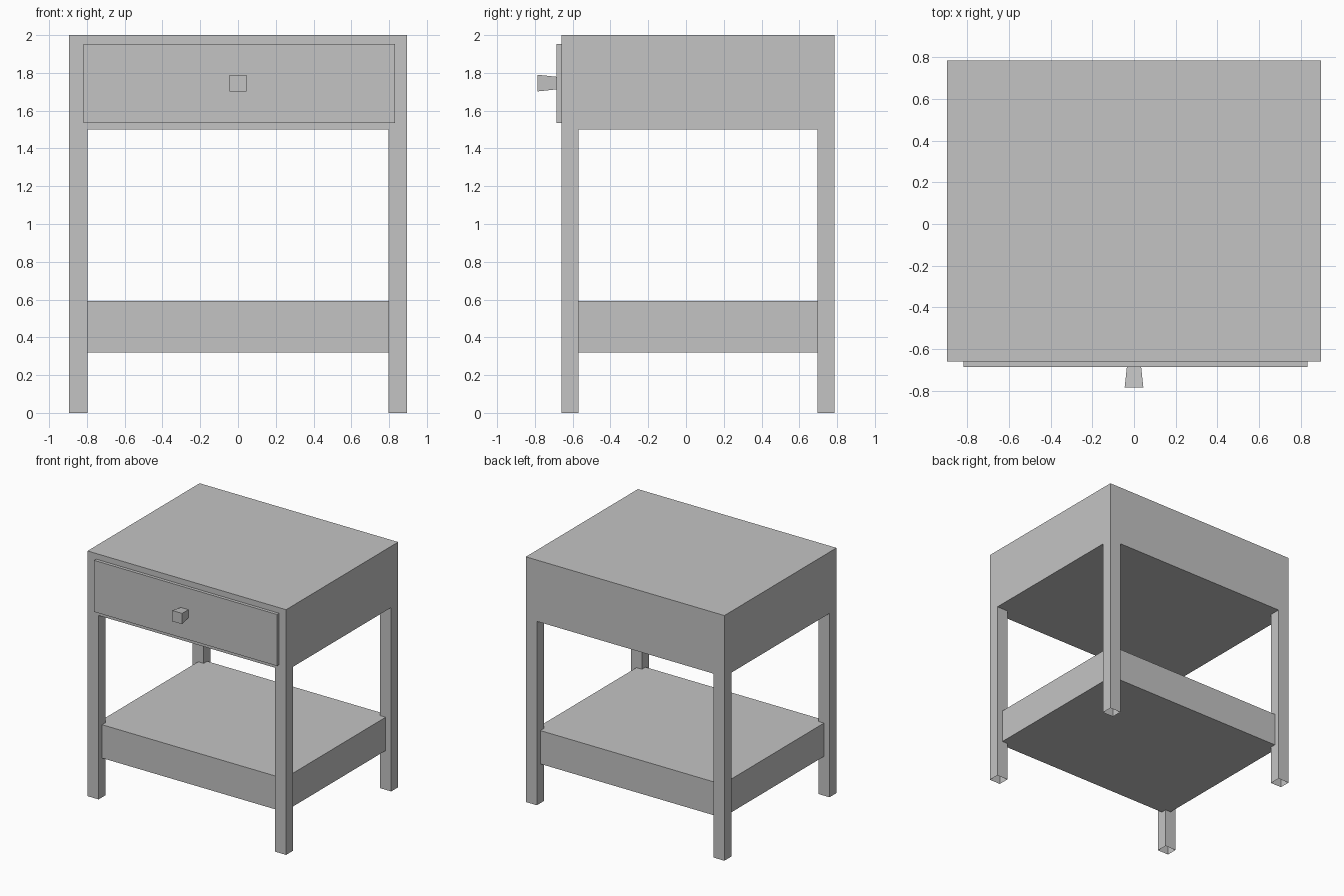
import bpy
import bmesh
from mathutils import Matrix, Vector

cube = bpy.data.objects.get("Cube")
if cube:
    bpy.data.objects.remove(cube, do_unlink=True)

# Single painted finish
COLOUR = (0.55, 0.55, 0.55, 1)
paint = bpy.data.materials.new("light_grey_paint")
paint.use_nodes = True
paint.diffuse_color = COLOUR
shader = next(n for n in paint.node_tree.nodes if n.type == "BSDF_PRINCIPLED")
shader.inputs["Base Color"].default_value = COLOUR

# Main dimensions
HALF_W = 0.896
FRONT, BACK = -0.66, 0.785
LEG_W, LEG_D = 0.10, 0.09
BODY_Z, TOP_Z = 1.5, 2.0


def add_object(name, bm):
    mesh = bpy.data.meshes.new(name)
    bm.to_mesh(mesh)
    bm.free()
    mesh.materials.append(paint)
    obj = bpy.data.objects.new(name, mesh)
    bpy.context.collection.objects.link(obj)
    return obj


def box_mesh(low, high):
    low, high = Vector(low), Vector(high)
    bm = bmesh.new()
    bmesh.ops.create_cube(
        bm, size=1,
        matrix=Matrix.Translation((low + high) / 2) @ Matrix.Diagonal((*(high - low), 1)))
    return bm


# Cabinet and legs: one body, with the legs drawn down from its corners
bm = box_mesh((-HALF_W, FRONT, BODY_Z), (HALF_W, BACK, TOP_Z))
inner_x, inner_front, inner_back = HALF_W - LEG_W, FRONT + LEG_D, BACK - LEG_D
cuts = [((-inner_x, 0, 0), (1, 0, 0)), ((inner_x, 0, 0), (1, 0, 0)),
        ((0, inner_front, 0), (0, 1, 0)), ((0, inner_back, 0), (0, 1, 0))]
for point, normal in cuts:
    bmesh.ops.bisect_plane(bm, geom=bm.verts[:] + bm.edges[:] + bm.faces[:],
                           plane_co=point, plane_no=normal)
corners = []
for face in bm.faces:
    c = face.calc_center_median()
    if face.normal.z < -0.9 and abs(c.x) > inner_x and not inner_front < c.y < inner_back:
        corners.append(face)
# Legs are open at the foot
feet = bmesh.ops.extrude_discrete_faces(bm, faces=corners)["faces"]
for foot in feet:
    bmesh.ops.translate(bm, verts=foot.verts[:], vec=(0, 0, -BODY_Z))
bmesh.ops.delete(bm, geom=feet, context="FACES_ONLY")
bmesh.ops.remove_doubles(bm, verts=bm.verts[:], dist=0.0001)
add_object("cabinet_and_legs", bm)

# Lower shelf, let halfway into the legs
add_object("lower_shelf", box_mesh((-HALF_W + LEG_W / 2, FRONT + LEG_D / 2, 0.32),
                                   (HALF_W - LEG_W / 2, BACK - LEG_D / 2, 0.592)))

# Drawer front
add_object("drawer_front", box_mesh((-0.818, -0.686, 1.534), (0.832, FRONT, 1.954)))

# Knob, flaring towards its outer end
bm = box_mesh((-0.045, -0.785, 1.702), (0.045, -0.686, 1.79))
root = [v for v in bm.verts if v.co.y > -0.7]
bmesh.ops.scale(bm, verts=root, vec=(0.76, 1, 0.76),
                space=Matrix.Translation((0, 0, -1.746)))
add_object("drawer_knob", bm)
